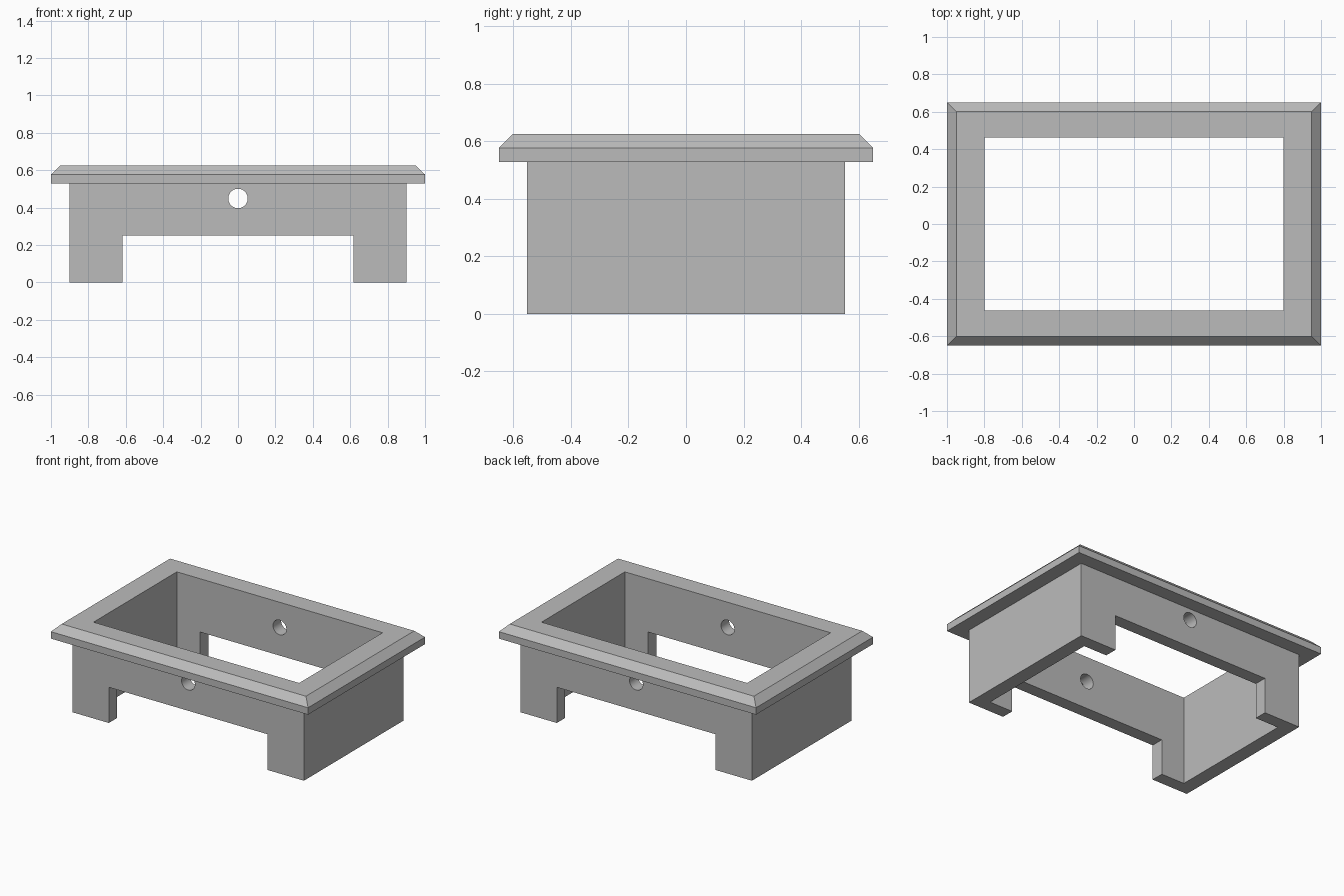
import bpy
import bmesh
import math

cube = bpy.data.objects.get("Cube")
if cube:
    bpy.data.objects.remove(cube, do_unlink=True)

grey = bpy.data.materials.new("plain_grey")
grey.use_nodes = True
color = (0.5, 0.5, 0.5, 1)
grey.diffuse_color = color
grey.node_tree.nodes["Principled BSDF"].inputs["Base Color"].default_value = color

# Cross-section of the frame wall: half width, half depth, height
section = [
    (0.80, 0.463, 0.0), (0.90, 0.553, 0.0), (0.90, 0.553, 0.528),
    (1.0, 0.65, 0.528), (1.0, 0.65, 0.577), (0.95, 0.602, 0.626),
    (0.80, 0.463, 0.626),
]


def frame_from_section(name, section):
    """Carry the section round four mitred corners into a closed frame."""
    bm = bmesh.new()
    corners = [(-1, -1), (1, -1), (1, 1), (-1, 1)]
    rings = [[bm.verts.new((sx * x, sy * y, z)) for sx, sy in corners]
             for x, y, z in section]
    for i, ring in enumerate(rings):
        above = rings[(i + 1) % len(rings)]
        for k in range(4):
            n = (k + 1) % 4
            bm.faces.new((ring[k], ring[n], above[n], above[k]))
    bmesh.ops.recalc_face_normals(bm, faces=bm.faces)
    mesh = bpy.data.meshes.new(name)
    bm.to_mesh(mesh)
    bm.free()
    mesh.materials.append(grey)
    obj = bpy.data.objects.new(name, mesh)
    bpy.context.collection.objects.link(obj)
    return obj


def cut(obj, cutter):
    """Subtract the cutter, then remove it."""
    cutter.hide_render = True
    cutter.data.materials.append(grey)
    mod = obj.modifiers.new("cut", "BOOLEAN")
    mod.operation = "DIFFERENCE"
    mod.solver = "EXACT"
    mod.object = cutter
    bpy.context.view_layer.objects.active = obj
    bpy.ops.object.modifier_apply(modifier=mod.name)
    bpy.data.objects.remove(cutter, do_unlink=True)


frame = frame_from_section("flanged_frame", section)

# Wide notches in the front and back walls
bpy.ops.mesh.primitive_cube_add(size=1, location=(0, 0, 0))
notch = bpy.context.object
notch.name = "notch_cutter"
notch.scale = (1.236, 2, 0.502)
cut(frame, notch)

# Round holes through the front and back walls
bpy.ops.mesh.primitive_cylinder_add(
    vertices=48, radius=0.052, depth=2, location=(0, 0, 0.449),
    rotation=(math.pi / 2, 0, 0))
hole = bpy.context.object
hole.name = "hole_cutter"
cut(frame, hole)

# Smooth hole walls, crisp edges elsewhere
bpy.ops.object.select_all(action="DESELECT")
frame.select_set(True)
bpy.context.view_layer.objects.active = frame
bpy.ops.object.shade_smooth_by_angle(angle=math.radians(30))
